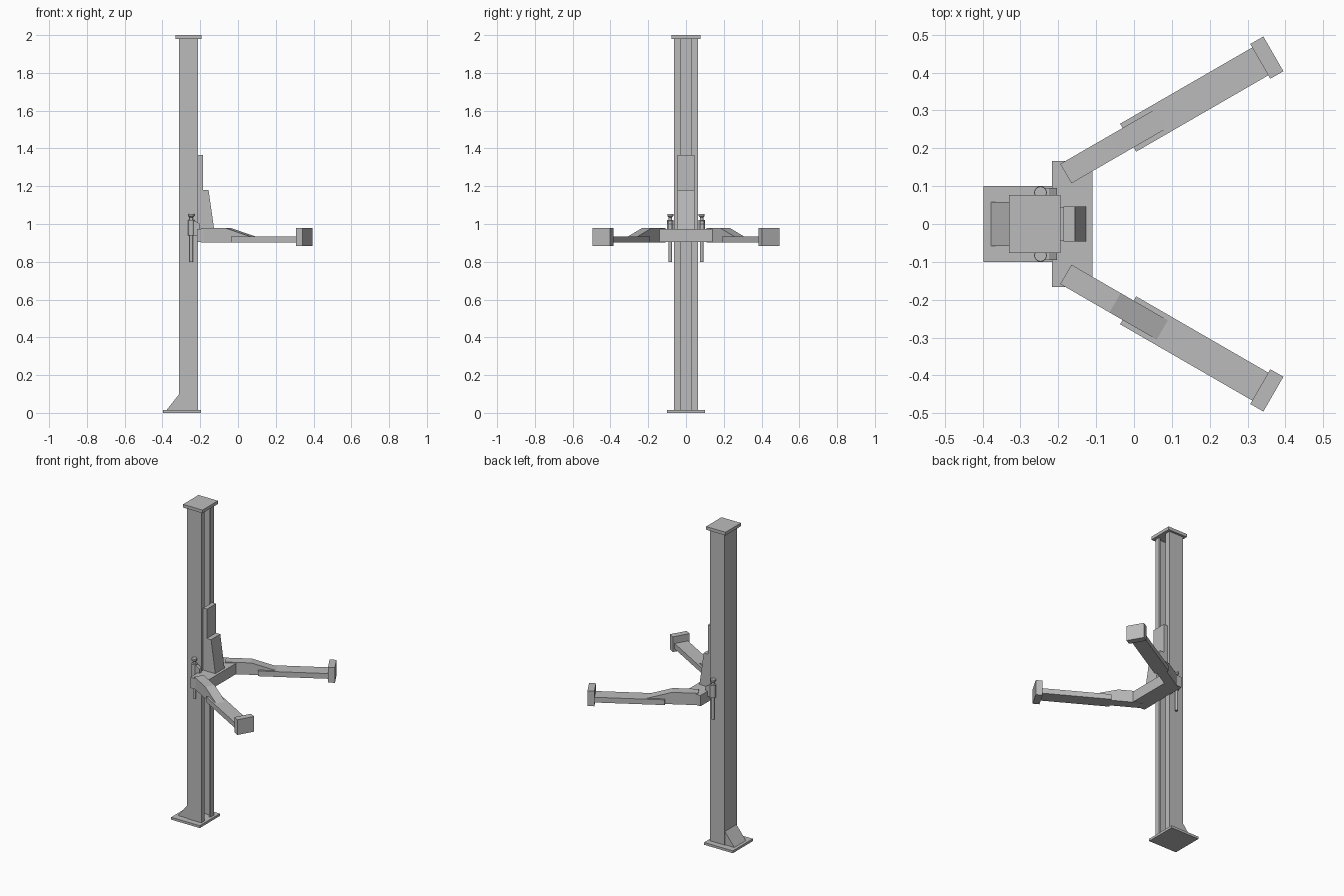
import bpy, bmesh, math
from mathutils import Matrix, Vector

cube = bpy.data.objects.get("Cube")
if cube:
    bpy.data.objects.remove(cube, do_unlink=True)

GREY = (0.5, 0.5, 0.5, 1)
mat = bpy.data.materials.new("steel_grey")
mat.use_nodes = True
mat.diffuse_color = GREY
mat.node_tree.nodes["Principled BSDF"].inputs["Base Color"].default_value = GREY


def finish(name, bm, matrix=None):
    bmesh.ops.recalc_face_normals(bm, faces=bm.faces)
    if matrix:
        bm.transform(matrix)
    mesh = bpy.data.meshes.new(name)
    bm.to_mesh(mesh)
    bm.free()
    mesh.materials.append(mat)
    ob = bpy.data.objects.new(name, mesh)
    bpy.context.collection.objects.link(ob)
    return ob


def extrude(name, points, offset, matrix=None):
    """Extrude a closed outline of 3D points along an offset vector."""
    bm = bmesh.new()
    face = bm.faces.new([bm.verts.new(p) for p in points])
    ext = bmesh.ops.extrude_face_region(bm, geom=[face])
    moved = [g for g in ext["geom"] if isinstance(g, bmesh.types.BMVert)]
    bmesh.ops.translate(bm, verts=moved, vec=Vector(offset))
    return finish(name, bm, matrix)


def box(name, x, y, z, matrix=None):
    outline = [(x[0], y[0], z[0]), (x[1], y[0], z[0]), (x[1], y[1], z[0]), (x[0], y[1], z[0])]
    return extrude(name, outline, (0, 0, z[1] - z[0]), matrix)


def side_profile(name, xz, half, matrix=None):
    """Side outline in x and z, spread evenly about y = 0."""
    return extrude(name, [(x, -half, z) for x, z in xz], (0, 2 * half, 0), matrix)


def turned(name, rz, x, y, sides=16):
    """Lathe a radius/height profile about a vertical axis."""
    bm = bmesh.new()
    rings = []
    for r, z in rz:
        angles = [2 * math.pi * i / sides for i in range(sides)]
        rings.append([bm.verts.new((x + r * math.cos(a), y + r * math.sin(a), z)) for a in angles])
    for low, high in zip(rings, rings[1:]):
        for i in range(sides):
            j = (i + 1) % sides
            bm.faces.new((low[i], low[j], high[j], high[i]))
    bm.faces.new(rings[0])
    bm.faces.new(rings[-1])
    ob = finish(name, bm)
    bpy.context.view_layer.objects.active = ob
    bpy.ops.object.select_all(action="DESELECT")
    ob.select_set(True)
    bpy.ops.object.shade_smooth_by_angle()


# Post: base, slotted channel column, cap and rear foot wedge
box("base_plate", (-0.397, -0.197), (-0.1, 0.1), (0, 0.015))
half = [(-0.212, 0.029), (-0.212, 0.063), (-0.312, 0.063)]
inner = [(-0.3, 0.051), (-0.224, 0.051), (-0.224, 0.029)]
outline = half + [(x, -y) for x, y in reversed(half)]
outline += [(x, -y) for x, y in reversed(inner)] + inner
extrude("column", [(x, y, 0.01) for x, y in outline], (0, 0, 1.975))
box("column_cap", (-0.33, -0.194), (-0.077, 0.077), (1.98, 2))
side_profile("foot_wedge", [(-0.378, 0.015), (-0.311, 0.015), (-0.311, 0.1)], 0.058)

# Carriage: back plate, tapered pad and cross beam
box("carriage_plate", (-0.212, -0.185), (-0.045, 0.045), (0.905, 1.365))
side_profile("carriage_taper", [(-0.186, 0.95), (-0.123, 0.95), (-0.156, 1.18), (-0.186, 1.18)], 0.046)
box("cross_beam", (-0.217, -0.11), (-0.166, 0.166), (0.905, 0.973))

for side, s in (("front", -1), ("back", 1)):
    # Telescopic arm, built along x from its pivot end
    m = Matrix.Translation((-0.18, s * 0.133, 0)) @ Matrix.Rotation(s * math.radians(30), 4, "Z")
    side_profile(side + "_inner_arm",
                 [(0, 0.903), (0.29, 0.903), (0.294, 0.935), (0.15, 0.978), (0, 0.978)], 0.0295, m)
    box(side + "_outer_arm", (0.19, 0.594), (-0.0425, 0.0425), (0.902, 0.935), m)
    box(side + "_arm_pad", (0.593, 0.633), (-0.053, 0.053), (0.883, 0.979), m)

    # Arm lock pin: rod, collar, neck and knob, with its bracket
    turned(side + "_lock_pin",
           [(0.009, 0.8), (0.009, 0.94), (0.017, 0.94), (0.017, 1.02), (0.009, 1.02),
            (0.009, 1.035), (0.016, 1.042), (0.016, 1.053)], -0.247, s * 0.083)
    y = s * 0.085
    extrude(side + "_pin_bracket",
            [(-0.235, y - 0.01, 0.94), (-0.203, y - 0.01, 0.94), (-0.203, y - 0.01, 1.0),
             (-0.225, y - 0.01, 1.015), (-0.235, y - 0.01, 1.015)], (0, 0.02, 0))
